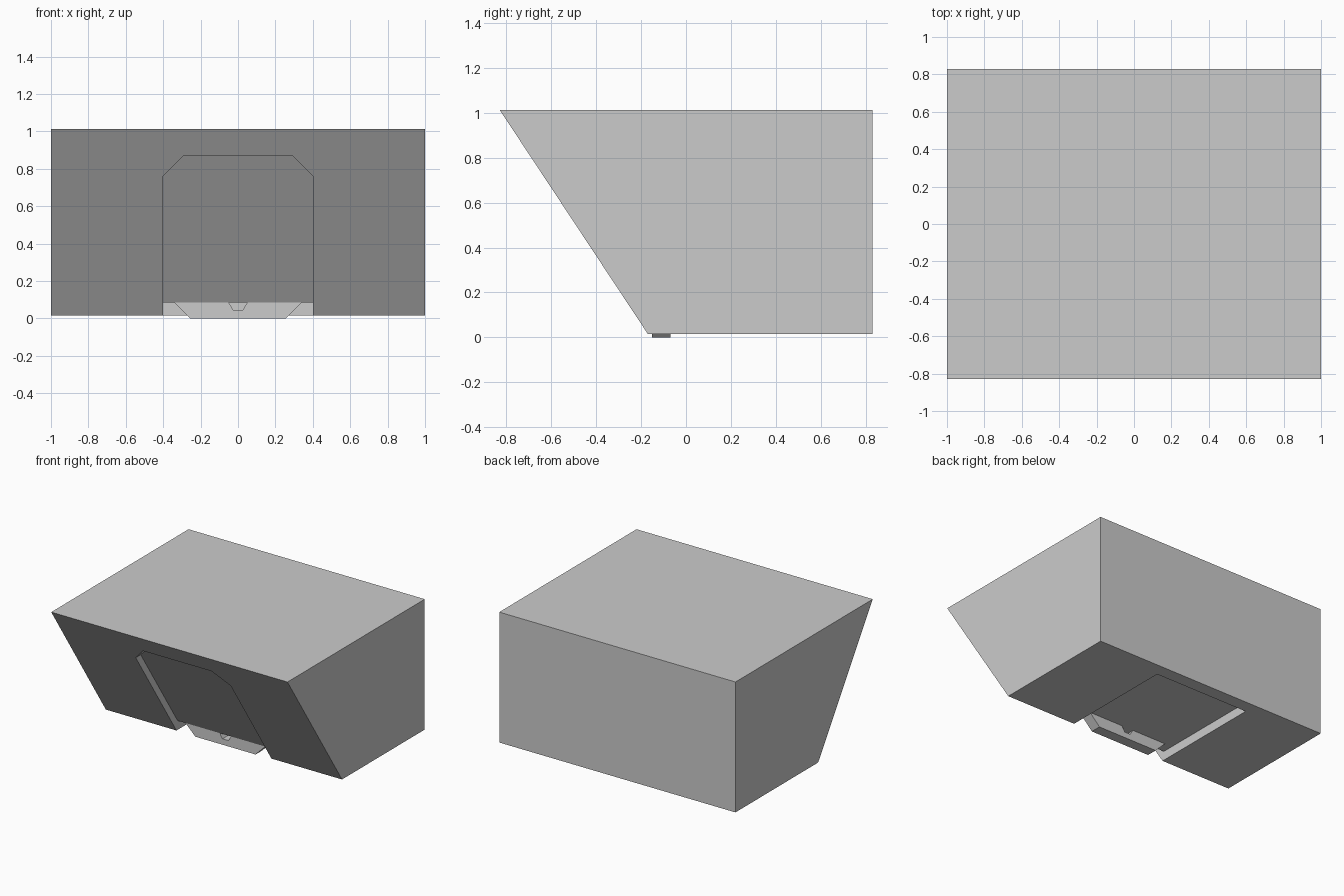
import bpy, bmesh

cube = bpy.data.objects.get("Cube")
if cube:
    bpy.data.objects.remove(cube, do_unlink=True)

grey = bpy.data.materials.new("light_grey")
grey.use_nodes = True
colour = (0.6, 0.6, 0.6, 1)
grey.diffuse_color = colour
grey.node_tree.nodes["Principled BSDF"].inputs["Base Color"].default_value = colour

TOP, BASE, FRONT, BACK = 1.013, 0.015, -0.83, 0.83
TOE = -0.17                          # front edge of the underside
SLOPE = (TOE - FRONT) / (TOP - BASE)
CEILING = 0.085                      # roof of the underside recess


def slant(z):
    """y of the sloping front at height z"""
    return TOE - (z - BASE) * SLOPE


def prism(name, start, end):
    """Solid between two matching outlines"""
    bm = bmesh.new()
    a = [bm.verts.new(p) for p in start]
    b = [bm.verts.new(p) for p in end]
    bm.faces.new(a)
    bm.faces.new(b[::-1])
    for i in range(len(a)):
        j = (i + 1) % len(a)
        bm.faces.new((a[j], a[i], b[i], b[j]))
    bmesh.ops.recalc_face_normals(bm, faces=bm.faces)
    mesh = bpy.data.meshes.new(name)
    bm.to_mesh(mesh)
    bm.free()
    mesh.materials.append(grey)
    ob = bpy.data.objects.new(name, mesh)
    bpy.context.collection.objects.link(ob)
    return ob


def mirrored(half):
    """Close a right-hand xz outline across x = 0"""
    return half + [(-x, z) for x, z in reversed(half)]


# Wedge-fronted housing
side = [(FRONT, TOP), (BACK, TOP), (BACK, BASE), (TOE, BASE)]
body = prism("housing", [(-1, y, z) for y, z in side], [(1, y, z) for y, z in side])

# Recess wrapping from the sloping front to the underside
panel = mirrored([(0.402, -0.1), (0.402, 0.76), (0.29, 0.87)])
front_cut = prism("front_recess_cutter",
                  [(x, slant(z) - 0.2, z) for x, z in panel],
                  [(x, slant(z) + 0.06, z) for x, z in panel])
slot = mirrored([(0.402, -0.2), (0.402, CEILING)])
base_cut = prism("underside_recess_cutter",
                 [(x, -0.6, z) for x, z in slot],
                 [(x, 0.73, z) for x, z in slot])
for cutter in (front_cut, base_cut):
    mod = body.modifiers.new(cutter.name, "BOOLEAN")
    mod.operation = "DIFFERENCE"
    mod.solver = "EXACT"
    mod.object = cutter
bpy.context.view_layer.update()

# Bake the cuts, then drop the cutters
depsgraph = bpy.context.evaluated_depsgraph_get()
baked = bpy.data.meshes.new_from_object(body.evaluated_get(depsgraph))
body.modifiers.clear()
body.data = baked
for cutter in (front_cut, base_cut):
    bpy.data.objects.remove(cutter, do_unlink=True)

# Tapered tab with a small notch against the recess roof
tab_outline = mirrored([(0.255, 0), (0.34, CEILING), (0.05, CEILING), (0.025, 0.045)])
tab = prism("catch_tab",
            [(x, -0.152, z) for x, z in tab_outline],
            [(x, -0.07, z) for x, z in tab_outline])
